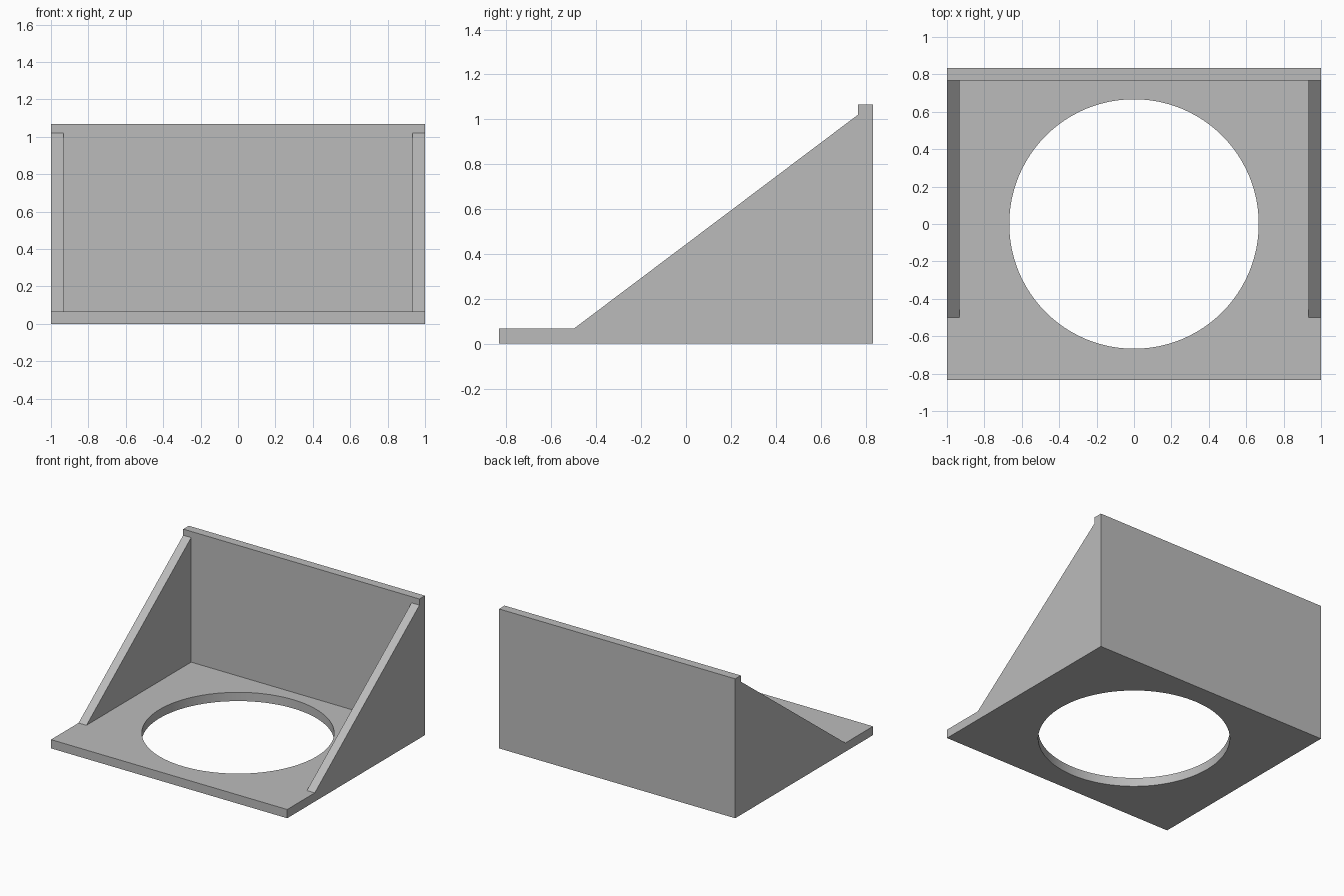
import bpy, bmesh, math

if "Cube" in bpy.data.objects:
    bpy.data.objects.remove(bpy.data.objects["Cube"])

T = 0.067            # plate thickness
HALF_DEPTH = 0.833
HEIGHT = 1.067
WALL_Y = HALF_DEPTH - T

grey = bpy.data.materials.new("plain grey")
grey.diffuse_color = (0.5, 0.5, 0.5, 1)
grey.use_nodes = True
grey.node_tree.nodes["Principled BSDF"].inputs["Base Color"].default_value = grey.diffuse_color


def prism(name, profile, x0, x1):
    """Extrude a (y, z) profile along x."""
    bm = bmesh.new()
    face = bm.faces.new([bm.verts.new((x0, y, z)) for y, z in profile])
    ext = bmesh.ops.extrude_face_region(bm, geom=[face])
    verts = [v for v in ext["geom"] if isinstance(v, bmesh.types.BMVert)]
    bmesh.ops.translate(bm, verts=verts, vec=(x1 - x0, 0, 0))
    bmesh.ops.recalc_face_normals(bm, faces=bm.faces)
    mesh = bpy.data.meshes.new(name)
    bm.to_mesh(mesh)
    bm.free()
    mesh.materials.append(grey)
    obj = bpy.data.objects.new(name, mesh)
    bpy.context.collection.objects.link(obj)
    return obj


# L-shaped body: base plate and back wall in one piece
body = prism("base_and_back_wall", [
    (-HALF_DEPTH, 0), (HALF_DEPTH, 0), (HALF_DEPTH, HEIGHT),
    (WALL_Y, HEIGHT), (WALL_Y, T), (-HALF_DEPTH, T)], -1, 1)

# Round opening through the base
bpy.ops.mesh.primitive_cylinder_add(vertices=96, radius=0.667, depth=0.4)
cutter = bpy.context.object
cutter.name = "hole_cutter"
cutter.data.materials.append(grey)
bpy.context.view_layer.objects.active = body
cut = body.modifiers.new("round_hole", 'BOOLEAN')
cut.operation = 'DIFFERENCE'
cut.solver = 'EXACT'
cut.object = cutter
bpy.ops.object.modifier_apply(modifier=cut.name)
bpy.data.objects.remove(cutter)

# Smooth hole rim, sharp plate edges
bpy.ops.object.select_all(action='DESELECT')
body.select_set(True)
bpy.ops.object.shade_smooth_by_angle(angle=math.radians(30))

# Triangular side gussets
gusset = [(-0.5, T), (WALL_Y, T), (WALL_Y, 1.02)]
for side, x0, x1 in (("left", -1, -1 + T), ("right", 1 - T, 1)):
    prism(side + "_gusset", gusset, x0, x1)
